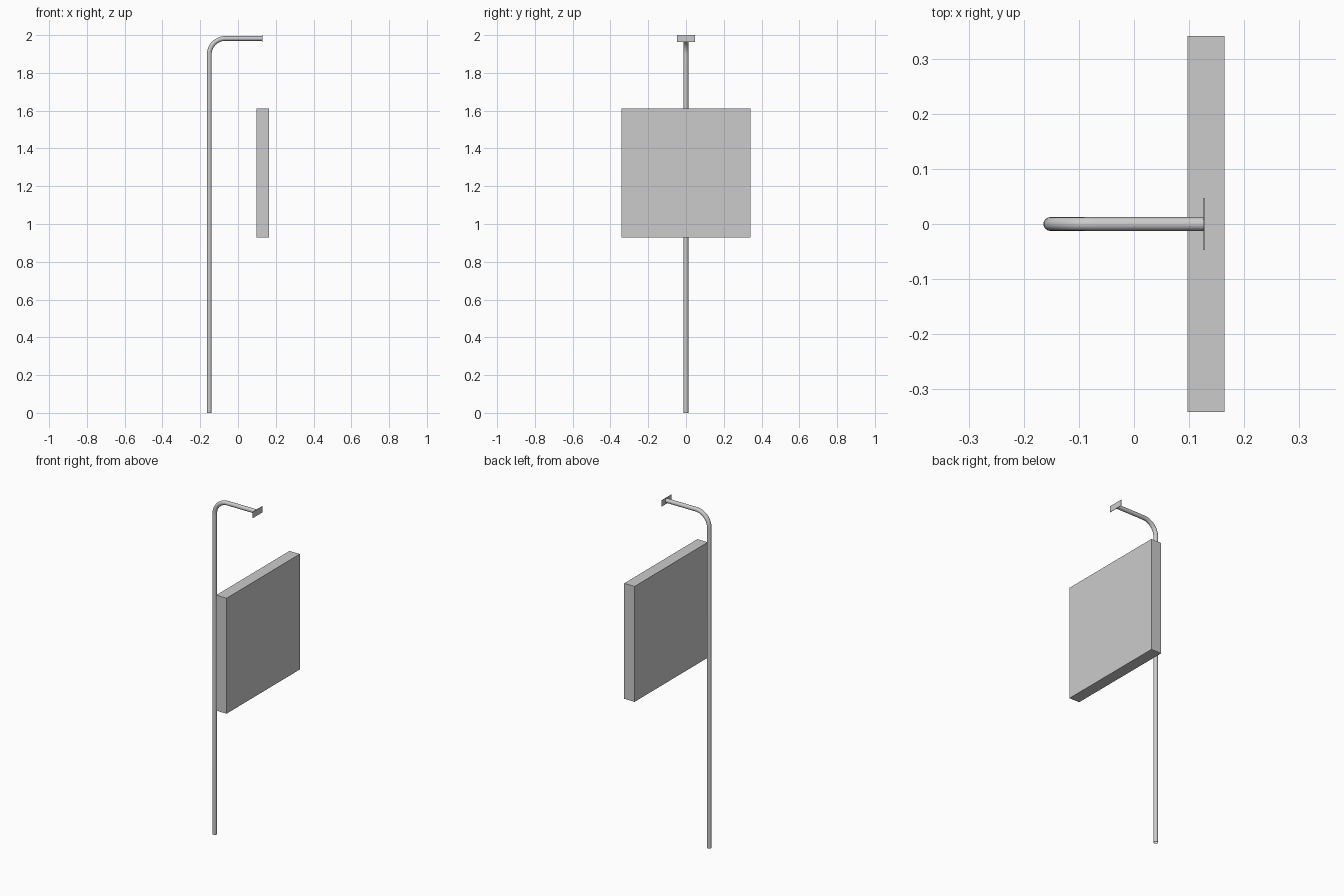
import bpy, math

if "Cube" in bpy.data.objects:
    bpy.data.objects.remove(bpy.data.objects["Cube"])

R = 0.0125          # pipe radius
PX = -0.1525        # pole axis x
TOP = 1.982         # arm axis z
BEND = 0.085        # elbow radius
END = 0.128         # arm end x


def box(name, lo, hi):
    """Axis-aligned box between two corners."""
    bpy.ops.mesh.primitive_cube_add(size=1, location=[(a + b) / 2 for a, b in zip(lo, hi)])
    ob = bpy.context.object
    ob.name = ob.data.name = name
    ob.scale = [b - a for a, b in zip(lo, hi)]
    bpy.ops.object.transform_apply(location=False, rotation=False, scale=True)
    return ob


# bent pipe: upright pole, quarter-circle elbow, short arm
steps = 12
path = [(PX, 0, 0)]
for i in range(steps + 1):
    a = math.pi - i / steps * math.pi / 2
    path.append((PX + BEND + BEND * math.cos(a), 0, TOP - BEND + BEND * math.sin(a)))
path.append((END, 0, TOP))

curve = bpy.data.curves.new("bent_pole", "CURVE")
curve.dimensions = "3D"
curve.bevel_depth = R
curve.bevel_resolution = 6
spline = curve.splines.new("POLY")
spline.points.add(len(path) - 1)
for p, co in zip(spline.points, path):
    p.co = (*co, 1)
pole = bpy.data.objects.new("bent_pole", curve)
bpy.context.collection.objects.link(pole)
bpy.context.view_layer.objects.active = pole
pole.select_set(True)
bpy.ops.object.convert(target="MESH")
bpy.ops.object.shade_smooth_by_angle()

# thin mounting plate at the end of the arm
box("mounting_plate", (END - 0.001, -0.047, 1.963), (END + 0.001, 0.047, 2.0))

# floating square panel
box("square_panel", (0.097, -0.3425, 0.928), (0.165, 0.3425, 1.612))
